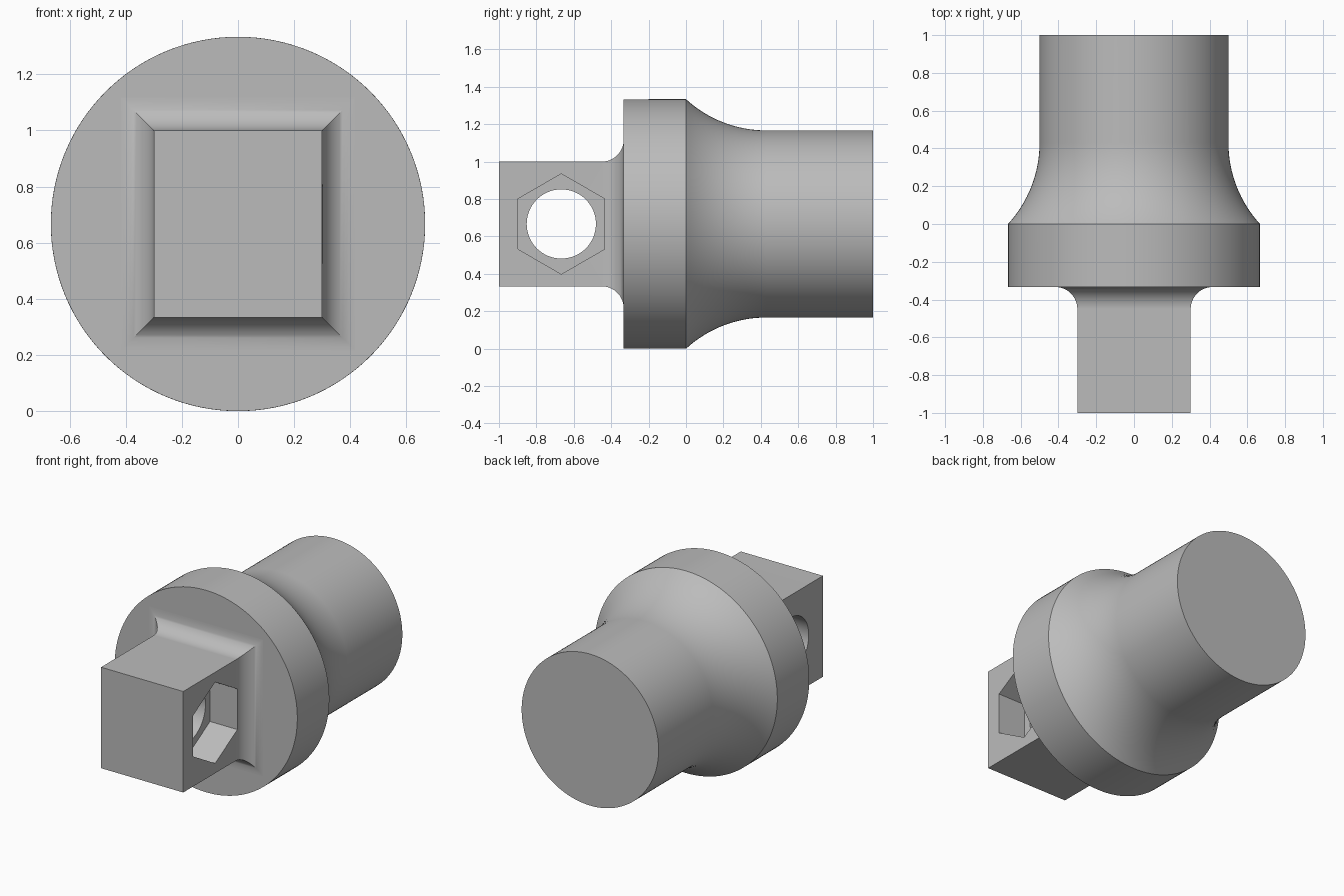
import bpy, bmesh, math
from mathutils import Matrix, Vector

cube = bpy.data.objects.get("Cube")
if cube:
    bpy.data.objects.remove(cube, do_unlink=True)

AXIS_Z = 2 / 3            # height of the turning axis
FACE_Y = -1 / 3           # front face of the flange
FILLET = 0.117
HOLE_Y = -2 / 3

grey = bpy.data.materials.new("plain grey")
grey.use_nodes = True
colour = (0.5, 0.5, 0.5, 1)
grey.diffuse_color = colour
grey.node_tree.nodes["Principled BSDF"].inputs["Base Color"].default_value = colour


def loft(name, rings):
    """Skin a list of equal-length rings and cap both ends."""
    bm = bmesh.new()
    loops = [[bm.verts.new(p) for p in ring] for ring in rings]
    n = len(loops[0])
    for a, b in zip(loops, loops[1:]):
        for i in range(n):
            j = (i + 1) % n
            bm.faces.new((a[i], a[j], b[j], b[i]))
    bm.faces.new(loops[0])
    bm.faces.new(loops[-1])
    bmesh.ops.recalc_face_normals(bm, faces=bm.faces)
    mesh = bpy.data.meshes.new(name)
    bm.to_mesh(mesh)
    bm.free()
    mesh.materials.append(grey)
    obj = bpy.data.objects.new(name, mesh)
    bpy.context.collection.objects.link(obj)
    return obj


def circle(r, y, n=128):
    return [(r * math.cos(2 * math.pi * i / n), y,
             AXIS_Z + r * math.sin(2 * math.pi * i / n)) for i in range(n)]


def rectangle(grow, y):
    w, h = 0.3 + grow, 1 / 3 + grow
    return [(sx * w, y, AXIS_Z + sz * h)
            for sx, sz in ((-1, -1), (1, -1), (1, 1), (-1, 1))]


def cutter(name, sides, r, x0, x1):
    """Prism along x, with a corner pointing up."""
    def ring(x):
        return [(x, HOLE_Y + r * math.sin(2 * math.pi * i / sides),
                 AXIS_Z + r * math.cos(2 * math.pi * i / sides)) for i in range(sides)]
    obj = loft(name, [ring(x0), ring(x1)])
    obj.hide_render = True
    obj.hide_set(True)
    return obj


def finish(obj):
    """Smooth the curved areas, keep flat faces flat."""
    bpy.ops.object.select_all(action="DESELECT")
    obj.select_set(True)
    bpy.context.view_layer.objects.active = obj
    bpy.ops.object.shade_smooth_by_angle(angle=math.radians(30))
    mod = obj.modifiers.new("flat face normals", "WEIGHTED_NORMAL")
    mod.keep_sharp = True


# Turned body: flange, concave flare, shank
R, r0, y0 = 0.637, 0.5, 0.43
sweep = math.asin(y0 / R)
flare = []
for i in range(17):
    a = sweep * (1 - i / 16)
    flare.append(circle(r0 + R * (1 - math.cos(a)), y0 - R * math.sin(a)))
body = loft("turned_body", [circle(2 / 3, FACE_Y)] + flare + [circle(r0, 1)])
finish(body)

# Square tang with a cove fillet where it meets the flange
rings = [rectangle(0, -1)]
for i in range(17):
    a = math.pi / 2 * i / 16
    rings.append(rectangle(FILLET * (1 - math.cos(a)),
                           FACE_Y - FILLET * (1 - math.sin(a))))
rings.append(rectangle(FILLET, FACE_Y + 0.05))
tang = loft("square_tang", rings)

# Cross hole and hexagonal nut pocket on the left side
for tool in (cutter("bolt_hole_cutter", 64, 0.185, -0.8, 0.8),
             cutter("nut_pocket_cutter", 6, 0.268, 0.1, 0.8)):
    mod = tang.modifiers.new(tool.name, "BOOLEAN")
    mod.operation = "DIFFERENCE"
    mod.solver = "EXACT"
    mod.object = tool
bpy.context.view_layer.update()
cut = bpy.data.meshes.new_from_object(
    tang.evaluated_get(bpy.context.evaluated_depsgraph_get()))
tang.modifiers.clear()
tang.data = cut
for tool in [o for o in bpy.data.objects if o.name.endswith("_cutter")]:
    bpy.data.objects.remove(tool, do_unlink=True)
finish(tang)
